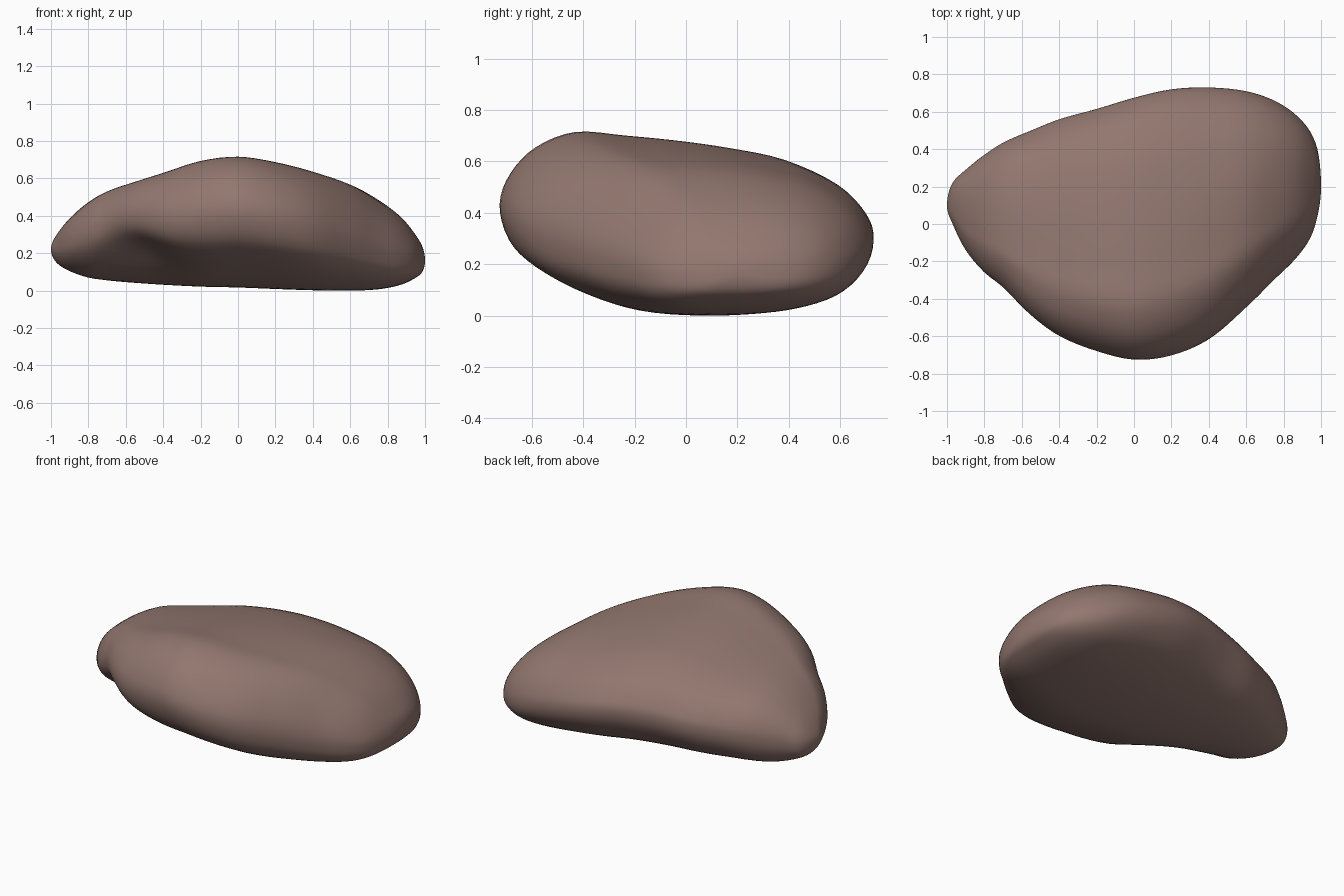
import bpy, bmesh, math
from mathutils import Vector

if "Cube" in bpy.data.objects:
    bpy.data.objects.remove(bpy.data.objects["Cube"])

# Stations along x: x, front y, back y, bottom z, top z
STATIONS = [
    (-1, .1, .1, .22, .22), (-.97, 0, .22, .15, .30), (-.9, -.14, .29, .105, .39),
    (-.8, -.26, .37, .07, .48), (-.7, -.34, .435, .055, .54), (-.55, -.49, .50, .04, .59),
    (-.4, -.60, .56, .03, .635), (-.2, -.68, .615, .022, .695), (0, -.725, .675, .018, .715),
    (.2, -.705, .72, .01, .69), (.4, -.62, .73, .003, .645), (.6, -.45, .71, .001, .58),
    (.75, -.30, .66, .008, .495), (.87, -.18, .58, .032, .40), (.95, -.06, .48, .07, .30),
    (.985, .06, .38, .10, .24), (1, .2, .2, .16, .16)]

# Cross-section seen from the right, normalised to a unit square
PROFILE = [(0, .6), (.03, .77), (.1, .915), (.21, 1), (.35, .98), (.5, .95), (.64, .91),
           (.78, .85), (.91, .73), (.98, .59), (1, .48), (.98, .34), (.91, .18), (.78, .07),
           (.64, .015), (.5, 0), (.36, .035), (.22, .14), (.09, .28), (.025, .41)]

ANGLES = [math.acos(-s[0]) for s in STATIONS]


def hermite(p0, p1, m0, m1, t):
    return ((2*t**3 - 3*t*t + 1)*p0 + (t**3 - 2*t*t + t)*m0
            + (3*t*t - 2*t**3)*p1 + (t**3 - t*t)*m1)


def slope(i, c):
    a, b = max(i - 1, 0), min(i + 1, len(STATIONS) - 1)
    return (STATIONS[b][c] - STATIONS[a][c]) / (ANGLES[b] - ANGLES[a])


def station(angle):
    i = max(k for k in range(len(ANGLES) - 1) if ANGLES[k] <= angle + 1e-9)
    h = ANGLES[i + 1] - ANGLES[i]
    t = (angle - ANGLES[i]) / h
    return [hermite(STATIONS[i][c], STATIONS[i + 1][c], slope(i, c)*h, slope(i + 1, c)*h, t)
            for c in range(1, 5)]


def smooth_profile(sub):
    out, n = [], len(PROFILE)
    for i in range(n):
        p = [Vector(PROFILE[(i + k) % n]) for k in (-1, 0, 1, 2)]
        for j in range(sub):
            out.append(hermite(p[1], p[2], (p[2] - p[0])/2, (p[3] - p[1])/2, j/sub))
    return out


def end_oval(p, right):
    """Rounded end section: belly leans forward on the right, backward on the left."""
    th = math.atan2(p.y - .5, p.x - .5)
    c, s = math.cos(th), math.sin(th)
    e = .85
    y = .5 + .5*math.copysign(abs(c)**e, c)
    z = .5 + .5*math.copysign(abs(s)**e, s)
    y = min(max(y, 0), 1)
    if right:
        y = y**(1.4 if s < 0 else .8)
        z = max(z, 0)**1.4
    elif s < 0:
        y = y**.75
    return Vector((y, z))


# Loft the boulder from pole to pole
bm = bmesh.new()
prof = smooth_profile(4)
N = 64
rings = []
for k in range(1, N):
    a = math.pi * k / N
    x = -math.cos(a)
    y0, y1, z0, z1 = station(a)
    w = 0.85 * abs(x)**1.4          # ends become ovals
    ring = []
    for p in prof:
        q = p.lerp(end_oval(p, x > 0), w)
        y, z = y0 + (y1 - y0)*q.x, z0 + (z1 - z0)*q.y
        # undercut below the front left edge
        hollow = math.exp(-(((x + .56)/.24)**2 + ((y + .40)/.24)**2))
        z += .13 * hollow * min(max(1 - q.y, 0), 1)
        ring.append(bm.verts.new((x, y, z)))
    rings.append(ring)
n = len(prof)
for r0, r1 in zip(rings, rings[1:]):
    for i in range(n):
        bm.faces.new((r0[i], r0[(i + 1) % n], r1[(i + 1) % n], r1[i]))
for ring, s in ((rings[0], STATIONS[0]), (rings[-1], STATIONS[-1])):
    tip = bm.verts.new((s[0], s[1], s[3]))
    for i in range(n):
        bm.faces.new((ring[i], ring[(i + 1) % n], tip))
bmesh.ops.recalc_face_normals(bm, faces=bm.faces)
for f in bm.faces:
    f.smooth = True
low = min(v.co.z for v in bm.verts)
bmesh.ops.translate(bm, verts=bm.verts, vec=(0, 0, -low))

mesh = bpy.data.meshes.new("boulder")
bm.to_mesh(mesh)
bm.free()
rock = bpy.data.objects.new("boulder", mesh)
bpy.context.collection.objects.link(rock)

# Single stone colour
mat = bpy.data.materials.new("brown_stone")
mat.diffuse_color = (.29, .185, .16, 1)
mat.use_nodes = True
mat.node_tree.nodes["Principled BSDF"].inputs["Base Color"].default_value = mat.diffuse_color
mesh.materials.append(mat)
